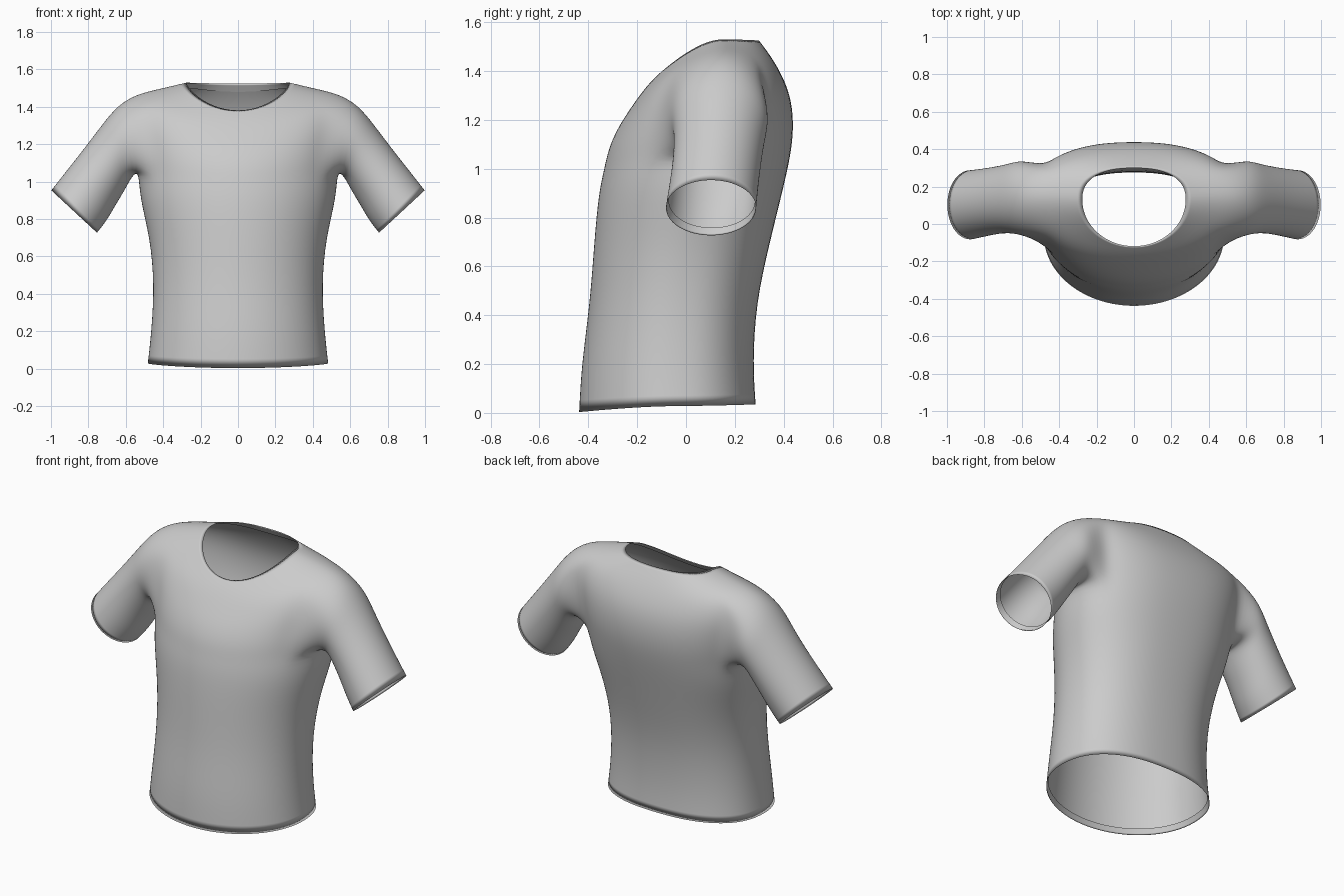
import bpy, bmesh
from math import cos, sin, pi, copysign
from mathutils import Vector

if "Cube" in bpy.data.objects:
    bpy.data.objects.remove(bpy.data.objects["Cube"])

N = 32        # columns round the torso
HALF = 3      # armhole half width in columns
LOW, TOP = 5, 9   # torso rings bounding the armhole

# torso rings: half width, side y, front y, back y, front z, back z, side z
TORSO = [
    (.485, -.06, -.44, .287, .003, .035, .028),
    (.465, -.06, -.43, .275, .20, .20, .20),
    (.450, -.04, -.395, .288, .45, .45, .45),
    (.472, .00, -.378, .345, .70, .70, .70),
    (.530, .05, -.360, .395, .90, .90, .92),
    (.532, .08, -.337, .425, 1.00, 1.03, 1.06),
    (.545, .10, -.320, .440, 1.08, 1.13, 1.15),
    (.560, .12, -.285, .440, 1.16, 1.23, 1.26),
    (.575, .13, -.240, .422, 1.23, 1.32, 1.37),
    (.545, .14, -.195, .385, 1.295, 1.40, 1.472),
    (.400, .14, -.155, .345, 1.345, 1.465, 1.502),
    (.278, .13, -.120, .300, 1.38, 1.525, 1.53),
]
# sleeve rings: top x, top z, bottom x, bottom z, front y, back y
SLEEVE = [
    (.645, 1.41, .565, 1.03, -.06, .345),
    (.725, 1.31, .600, .96, -.05, .325),
    (.815, 1.19, .655, .87, -.055, .31),
    (.910, 1.07, .700, .79, -.07, .298),
    (1.00, .955, .752, .725, -.085, .29),
]

bm = bmesh.new()
rims = []


def spow(v, p):
    return copysign(abs(v) ** p, v)


def torso_ring(hw, ys, yf, yb, zf, zb, zs):
    ring = []
    for k in range(N):
        c, s = cos(2 * pi * k / N), sin(2 * pi * k / N)
        p = 1 if s < 0 else 2 / 2.4      # squarer at the back
        y_end, z_end = (yf, zf) if s < 0 else (yb, zb)
        ring.append(bm.verts.new((hw * spow(c, p),
                                  ys + (y_end - ys) * abs(s) ** p,
                                  zs + (z_end - zs) * abs(s) ** 1.5)))
    return ring


def strip(a, b, skip=()):
    n = len(a)
    for i in range(n):
        if i not in skip:
            bm.faces.new((a[i], a[(i + 1) % n], b[(i + 1) % n], b[i]))


def fold(edge, prev, width, shrink, drop=0.0):
    """Turn a narrow hem to the inside of an opening."""
    mid = sum((v.co for v in edge), Vector()) / len(edge)
    inner = []
    for v, q in zip(edge, prev):
        d = (q.co - v.co).normalized() * width
        inner.append(bm.verts.new(v.co + d + (mid - v.co) * shrink - Vector((0, 0, drop))))
    strip(edge, inner)
    rims.append(set(edge))


# torso with two armholes left open
rings = [torso_ring(*r) for r in TORSO]
holes = {k % N for k in range(-HALF, HALF)} | {N // 2 + k for k in range(-HALF, HALF)}
for i in range(len(rings) - 1):
    strip(rings[i], rings[i + 1], holes if LOW <= i < TOP else ())
fold(rings[0], rings[1], .035, .02)
fold(rings[-1], rings[-2], .045, 0, .010)

# sleeves grown from the armhole edges
path = ([(LOW, k) for k in range(HALF + 1)]
        + [(r, HALF) for r in range(LOW + 1, TOP + 1)]
        + [(TOP, k) for k in range(HALF - 1, -HALF - 1, -1)]
        + [(r, -HALF) for r in range(TOP - 1, LOW - 1, -1)]
        + [(LOW, k) for k in range(-HALF + 1, 0)])
for side in (1, -1):
    prev = [rings[r][(k if side > 0 else N // 2 - k) % N] for r, k in path]
    for tx, tz, bx, bz, yf, yb in SLEEVE:
        loop = []
        for j in range(len(path)):
            a = 2 * pi * j / len(path)
            u = (1 - cos(a)) / 2
            loop.append(bm.verts.new((side * (bx + (tx - bx) * u),
                                      (yf + yb) / 2 + sin(a) * (yb - yf) / 2,
                                      bz + (tz - bz) * u)))
        strip(prev, loop)
        last, prev = prev, loop
    fold(prev, last, .035, .04)

# crisp rims on the openings
crease = bm.edges.layers.float.new("crease_edge")
for e in bm.edges:
    if any(e.verts[0] in r and e.verts[1] in r for r in rims):
        e[crease] = 1.0
bmesh.ops.recalc_face_normals(bm, faces=bm.faces)

mesh = bpy.data.meshes.new("short_sleeved_shirt")
bm.to_mesh(mesh)
bm.free()
shirt = bpy.data.objects.new("short_sleeved_shirt", mesh)
bpy.context.collection.objects.link(shirt)
sub = shirt.modifiers.new("smooth_cloth", 'SUBSURF')
sub.levels = sub.render_levels = 2
for p in mesh.polygons:
    p.use_smooth = True
